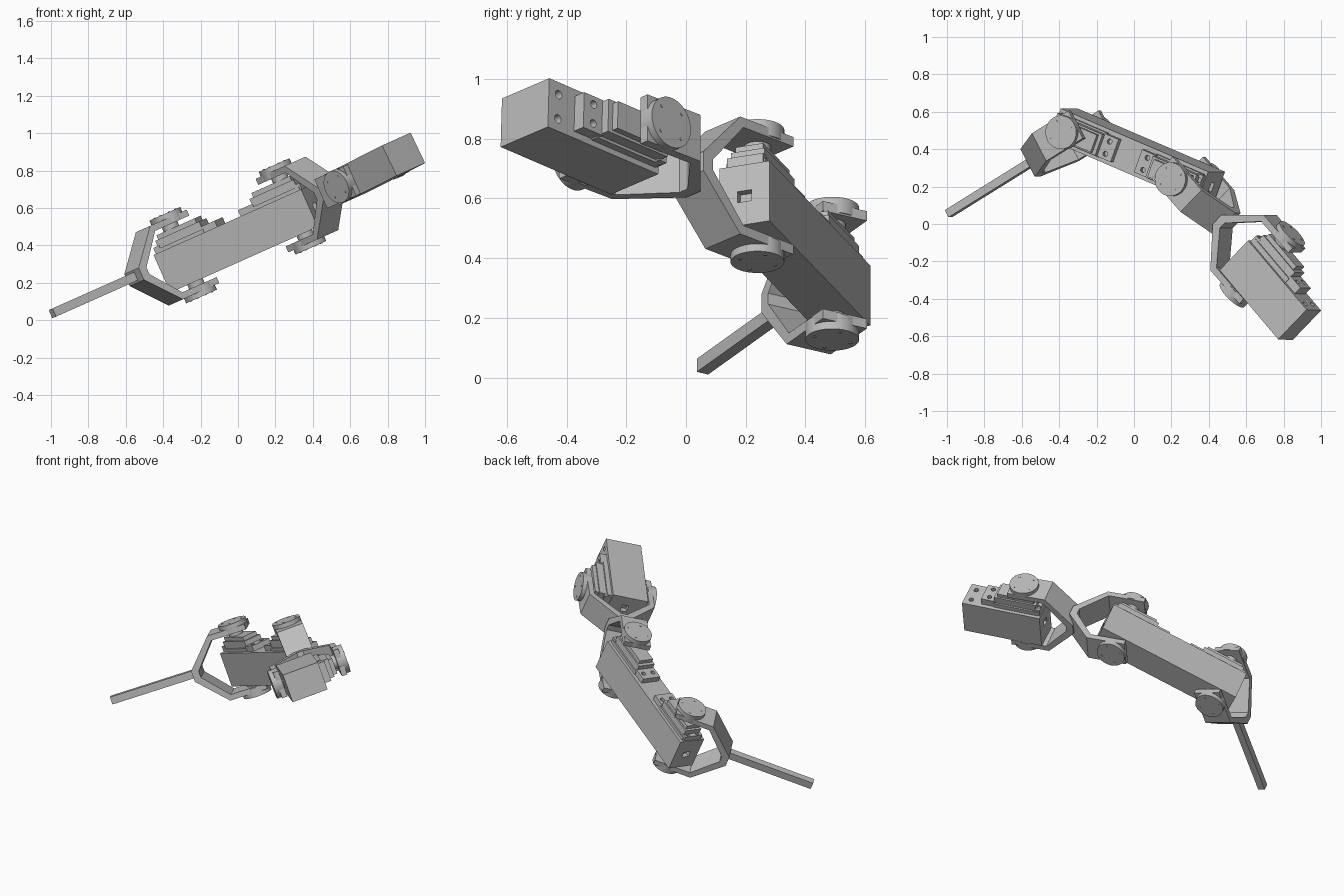
import bpy, bmesh, math
from mathutils import Matrix, Vector

if "Cube" in bpy.data.objects:
    bpy.data.objects.remove(bpy.data.objects["Cube"])

grey = bpy.data.materials.new("light_grey")
grey.use_nodes = True
GREY = (0.5, 0.5, 0.5, 1)
grey.diffuse_color = GREY
grey.node_tree.nodes["Principled BSDF"].inputs["Base Color"].default_value = GREY

RADIUS = 0.09     # horn disc radius, also sets plate width
BOX_LOW, BOX_HIGH, BOX_HALF = -0.155, 0.065, 0.09


def frame(along, axis, origin):
    """Local x runs along the link, local z is the joint axis."""
    side = axis.cross(along)
    return Matrix.Translation(origin) @ Matrix((along, side, axis)).transposed().to_4x4()


def finish(name, bm, mat):
    bmesh.ops.recalc_face_normals(bm, faces=bm.faces)
    mesh = bpy.data.meshes.new(name)
    bm.to_mesh(mesh)
    bm.free()
    mesh.materials.append(grey)
    obj = bpy.data.objects.new(name, mesh)
    obj.matrix_world = mat
    bpy.context.collection.objects.link(obj)
    return obj


def add_box(bm, low, high):
    low, high = Vector(low), Vector(high)
    size = Matrix.Diagonal(high - low).to_4x4()
    bmesh.ops.create_cube(bm, size=1, matrix=Matrix.Translation((low + high) / 2) @ size)


def add_cylinder(bm, x, y, low, high, radius, sides=40):
    bmesh.ops.create_cone(bm, cap_ends=True, segments=sides, radius1=radius, radius2=radius,
                          depth=high - low, matrix=Matrix.Translation((x, y, (low + high) / 2)))


def box(name, mat, low, high):
    bm = bmesh.new()
    add_box(bm, low, high)
    return finish(name, bm, mat)


def smooth(obj):
    bpy.ops.object.select_all(action='DESELECT')
    obj.select_set(True)
    bpy.context.view_layer.objects.active = obj
    bpy.ops.object.shade_smooth_by_angle(angle=math.radians(35))


def cut(obj, bm, mat):
    cutter = finish(obj.name + "_cutter", bm, mat)
    cutter.hide_render = True
    cutter.hide_viewport = True
    cutter.display_type = 'WIRE'
    mod = obj.modifiers.new("holes", 'BOOLEAN')
    mod.object = cutter
    mod.solver = 'EXACT'


def fork(name, mat):
    """U bracket: two plates joined by slanted arms and a narrow web."""
    half = [(-0.085, 0.18), (-0.085, 0.215), (0.16, 0.215), (0.33, 0.035)]
    inner = [(0.285, 0.02), (0.145, 0.18)]
    outline = half + [(x, -z) for x, z in reversed(half)]
    outline += [(x, -z) for x, z in reversed(inner)] + inner
    bm = bmesh.new()
    face = bm.faces.new([bm.verts.new((x, -0.085, z)) for x, z in outline])
    ring = bmesh.ops.extrude_face_region(bm, geom=[face])["geom"]
    bmesh.ops.translate(bm, vec=(0, 0.17, 0),
                        verts=[v for v in ring if isinstance(v, bmesh.types.BMVert)])
    finish(name, bm, mat)


def joint(name, mat):
    """Horn discs and shafts on both sides of a joint."""
    for label, s in (("upper", 1), ("lower", -1)):
        bm = bmesh.new()
        low, high = sorted((s * 0.186, s * 0.242))
        add_cylinder(bm, 0, 0, low, high, RADIUS, 48)
        for k in range(4):
            a = math.radians(45 + 90 * k)
            low, high = sorted((s * 0.24, s * 0.2445))
            add_cylinder(bm, 0.065 * math.cos(a), 0.065 * math.sin(a), low, high, 0.006, 12)
        smooth(finish(name + "_" + label + "_horn", bm, mat))
        bm = bmesh.new()
        low, high = sorted((s * 0.06, s * 0.2))
        add_cylinder(bm, 0, 0, low, high, 0.045)
        smooth(finish(name + "_" + label + "_shaft", bm, mat))


def servo(name, mat):
    """Stepped servo body sitting on the housing, running along +x."""
    box(name + "_base", mat, (-0.105, -0.07, 0.05), (0.19, 0.07, 0.085))
    box(name + "_body", mat, (-0.09, -0.06, 0.08), (0.185, 0.06, 0.13))
    box(name + "_cap", mat, (-0.075, -0.05, 0.12), (0.165, 0.05, 0.155))
    for label, low, high in (("outer", -0.115, -0.08), ("inner", 0.18, 0.27)):
        tab = box(name + "_" + label + "_tab", mat, (low, -0.065, 0.05), (high, 0.065, 0.1))
        bm = bmesh.new()
        for y in (-0.035, 0.035):
            add_cylinder(bm, (low + high) / 2, y, 0.075, 0.15, 0.014, 20)
        cut(tab, bm, mat)


# Directions: all bends happen inside one tilted plane
tilt = math.radians(24)
flat = Vector((math.cos(tilt), 0, math.sin(tilt)))
pin = Vector((-math.sin(tilt), 0, math.cos(tilt)))


def heading(degrees):
    a = math.radians(degrees)
    return flat * math.cos(a) + Vector((0, 1, 0)) * math.sin(a)


middle_dir = heading(-21.4)
coupler_dir = heading(-46.5)
tail_dir = heading(180 + 29.6)
tail_joint = Vector((-0.293, 0.49, 0.348))
mid_joint = tail_joint + middle_dir * 0.687
head_joint = mid_joint + coupler_dir * 0.627
head_pin = heading(43.5)
bend = math.radians(2)
head_dir = coupler_dir * math.cos(bend) + pin * math.sin(bend)

# Middle link with a servo at each end
m_tail = frame(middle_dir, pin, tail_joint)
m_mid = frame(-middle_dir, pin, mid_joint)
housing = box("middle_housing", m_tail, (-0.12, -BOX_HALF, BOX_LOW), (0.807, BOX_HALF, BOX_HIGH))
windows = bmesh.new()
for x in (-0.12, 0.807):
    add_box(windows, (x - 0.03, -0.025, -0.07), (x + 0.03, 0.025, -0.03))
cut(housing, windows, m_tail)
for name, mat in (("tail", m_tail), ("mid", m_mid)):
    servo(name + "_servo", mat)
    joint(name + "_joint", mat)

# Tail bracket and rod
m_fork = frame(tail_dir, pin, tail_joint)
fork("tail_bracket", m_fork)
box("tail_rod", m_fork, (0.29, -0.022, -0.024), (0.88, 0.022, 0.024))

# Double bracket, second half turned a quarter
fork("coupler_lower_bracket", frame(coupler_dir, pin, mid_joint))
fork("coupler_upper_bracket", frame(-coupler_dir, head_pin, head_joint))

# Head link with one servo
m_head = frame(head_dir, head_pin, head_joint)
head = box("head_housing", m_head, (-0.12, -BOX_HALF, BOX_LOW - 0.02), (0.39, BOX_HALF, BOX_HIGH - 0.01))
holes = bmesh.new()
add_box(holes, (-0.15, -0.025, -0.07), (-0.09, 0.025, -0.03))
for y in (-0.045, 0.045):
    add_cylinder(holes, 0.345, y, 0.02, 0.1, 0.015, 20)
cut(head, holes, m_head)
servo("head_servo", m_head)
joint("head_joint", m_head)
